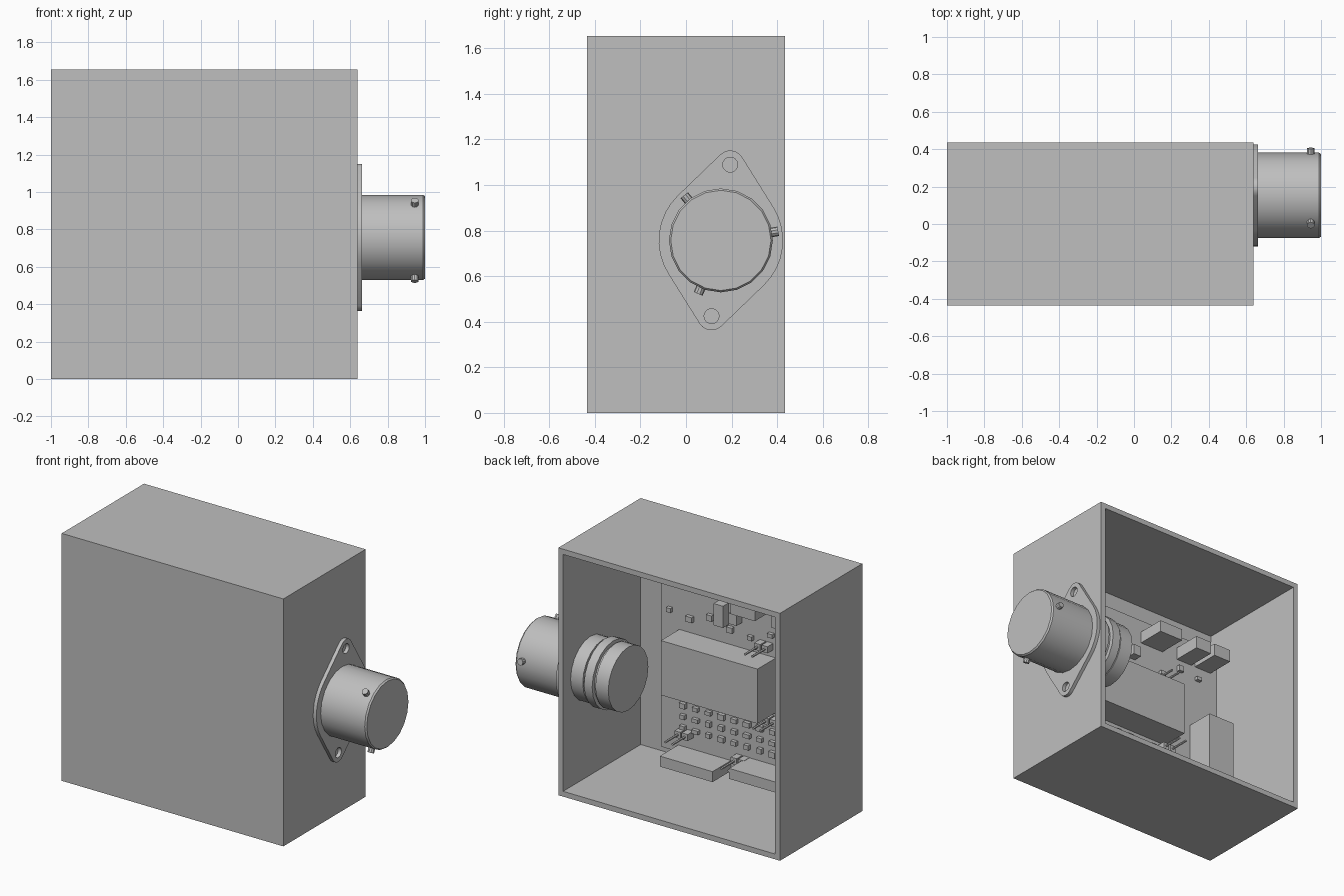
import bpy, bmesh, math, random
from mathutils import Matrix, Vector

random.seed(4)
if "Cube" in bpy.data.objects:
    bpy.data.objects.remove(bpy.data.objects["Cube"], do_unlink=True)

grey = bpy.data.materials.new("plain_grey")
grey.use_nodes = True
COLOUR = (0.52, 0.52, 0.52, 1)
grey.diffuse_color = COLOUR
next(n for n in grey.node_tree.nodes if n.type == 'BSDF_PRINCIPLED').inputs["Base Color"].default_value = COLOUR


def finish(name, bm):
    mesh = bpy.data.meshes.new(name)
    bmesh.ops.recalc_face_normals(bm, faces=bm.faces)
    bm.to_mesh(mesh)
    bm.free()
    mesh.materials.append(grey)
    obj = bpy.data.objects.new(name, mesh)
    bpy.context.collection.objects.link(obj)
    return obj


def add_box(bm, x, y, z):
    """Box from three (low, high) ranges."""
    size = [r[1] - r[0] for r in (x, y, z)]
    mid = [sum(r) / 2 for r in (x, y, z)]
    m = Matrix.Translation(mid) @ Matrix.Diagonal((*size, 1))
    return bmesh.ops.create_cube(bm, size=1, matrix=m)


def add_rod(bm, start, end, radius, sides=10):
    a, b = Vector(start), Vector(end)
    turn = (b - a).to_track_quat('Z', 'Y').to_matrix().to_4x4()
    bmesh.ops.create_cone(bm, cap_ends=True, segments=sides, radius1=radius, radius2=radius,
                          depth=(b - a).length, matrix=Matrix.Translation((a + b) / 2) @ turn)


def box(name, x, y, z):
    bm = bmesh.new()
    add_box(bm, x, y, z)
    return finish(name, bm)


def smooth(obj):
    bpy.ops.object.select_all(action='DESELECT')
    obj.select_set(True)
    bpy.context.view_layer.objects.active = obj
    bpy.ops.object.shade_smooth_by_angle(angle=math.radians(35))


# Enclosure, open at the back
WALL = 0.05
bm = bmesh.new()
add_box(bm, (-1, 0.64), (-0.435, 0.435), (0, 1.655))
bm.normal_update()
back = max(bm.faces, key=lambda f: f.normal.y)
bmesh.ops.inset_region(bm, faces=[back], thickness=WALL)
well = bmesh.ops.extrude_discrete_faces(bm, faces=[back])["faces"][0]
bmesh.ops.translate(bm, verts=well.verts, vec=(0, WALL - 0.87, 0))
finish("enclosure", bm)

# Connector: stepped round body through the side wall
CY, CZ = 0.153, 0.757


def turned(name, profile, sides=20):
    """Spin (x, radius) points round the connector axis."""
    bm = bmesh.new()
    verts = [bm.verts.new((x, CY, CZ + r)) for x, r in profile]
    edges = [bm.edges.new(pair) for pair in zip(verts, verts[1:])]
    bmesh.ops.spin(bm, geom=verts + edges, cent=(0, CY, CZ), axis=(1, 0, 0),
                   angle=math.tau, steps=sides, use_merge=True)
    bmesh.ops.remove_doubles(bm, verts=bm.verts, dist=0.0005)
    smooth(finish(name, bm))


turned("connector_shell", [(0.64, 0), (0.64, 0.228), (0.99, 0.228), (1, 0.22), (1, 0)])
turned("connector_rear", [(0.6, 0), (0.6, 0.21), (0.51, 0.21), (0.51, 0.195), (0.49, 0.195),
                          (0.49, 0.225), (0.43, 0.225), (0.43, 0.2), (0.415, 0.2),
                          (0.415, 0.212), (0.32, 0.212), (0.32, 0)])

# Locking pegs on the shell
bm = bmesh.new()
for degrees in (9, 129, 247):
    out = Vector((0, math.cos(math.radians(degrees)), math.sin(math.radians(degrees))))
    centre = Vector((0.945, CY, CZ))
    add_rod(bm, centre + out * 0.2, centre + out * 0.255, 0.021)
smooth(finish("locking_pegs", bm))

# Mounting flange with two screw holes
RADIUS, EAR, REACH, TILT = 0.273, 0.062, 0.335, math.radians(-7)
touch = math.acos((RADIUS - EAR) / REACH)


def arc(cx, cy, r, start, end, steps):
    return [(cx + r * math.cos(start + (end - start) * i / steps),
             cy + r * math.sin(start + (end - start) * i / steps)) for i in range(steps + 1)]


outline, holes = [], []
for axis in (TILT + math.pi / 2, TILT + math.pi * 1.5):
    ex, ey = REACH * math.cos(axis), REACH * math.sin(axis)
    outline += arc(ex, ey, EAR, axis - touch, axis + touch, 6)
    outline += arc(0, 0, RADIUS, axis + touch, axis + math.pi - touch, 8)
    holes.append(arc(ex, ey, 0.033, 0, math.tau, 14)[:-1])
curve = bpy.data.curves.new("flange", 'CURVE')
curve.dimensions = '2D'
curve.fill_mode = 'BOTH'
curve.extrude = 0.012
for loop in [outline] + holes:
    spline = curve.splines.new('POLY')
    spline.points.add(len(loop) - 1)
    for point, (u, v) in zip(spline.points, loop):
        point.co = (u, v, 0, 1)
    spline.use_cyclic_u = True
curve.materials.append(grey)
flange = bpy.data.objects.new("flange", curve)
flange.location = (0.652, CY, CZ)
flange.rotation_euler = (math.pi / 2, 0, math.pi / 2)
bpy.context.collection.objects.link(flange)
bpy.ops.object.select_all(action='DESELECT')
flange.select_set(True)
bpy.context.view_layer.objects.active = flange
bpy.ops.object.convert(target='MESH')

# Circuit board on four posts
BOARD, FRONT = -0.265, -0.07
box("circuit_board", (-0.915, 0.37), (BOARD - 0.035, BOARD), (0.13, 1.43))
bm = bmesh.new()
for x in (-0.85, 0.3):
    for z in (0.2, 1.36):
        add_rod(bm, (x, -0.385, z), (x, BOARD - 0.03, z), 0.025)
finish("board_posts", bm)

# Large blocks on the board
for name, x, z in (("power_module", (-0.48, 0.235), (0.585, 0.95)),
                   ("tall_block", (-0.89, -0.69), (0.35, 0.81)),
                   ("lower_socket_left", (-0.147, 0.243), (0.105, 0.175)),
                   ("lower_socket_right", (-0.66, -0.27), (0.16, 0.23)),
                   ("upper_socket_left", (-0.46, -0.28), (1.265, 1.345)),
                   ("upper_socket_middle", (-0.7, -0.58), (1.255, 1.34)),
                   ("upper_socket_right", (-0.86, -0.73), (1.255, 1.34))):
    box(name, x, (BOARD, FRONT), z)
box("upright_block", (-0.13, -0.06), (BOARD, BOARD + 0.06), (1.08, 1.225))
box("small_block", (-0.23, -0.17), (BOARD, BOARD + 0.06), (1.12, 1.19))

# Two-pin headers
for i, (x, z) in enumerate([(-0.41, 1.02), (0.18, 0.275), (-0.236, 0.21), (-0.47, 0.54)]):
    bm = bmesh.new()
    for s in (-0.027, 0.027):
        add_box(bm, (x + s - 0.022, x + s + 0.022), (BOARD, BOARD + 0.06), (z - 0.022, z + 0.022))
        add_rod(bm, (x + s, BOARD, z), (x + s, BOARD + 0.19, z), 0.008, 6)
    finish("pin_header_%d" % (i + 1), bm)

# Small chips in rows, with a few loose ones near the top
bm = bmesh.new()
spots = [(0.2 - 0.095 * c, 0.53 - 0.075 * r) for r in range(4) for c in range(9)]
spots += [(0.3 - 0.15 * c, 1.08 + random.uniform(-0.05, 0.12)) for c in range(8)]
for x, z in spots:
    w, h = random.uniform(0.016, 0.024), random.uniform(0.012, 0.02)
    add_box(bm, (x - w, x + w), (BOARD, BOARD + 0.025), (z - h, z + h))
finish("small_chips", bm)
